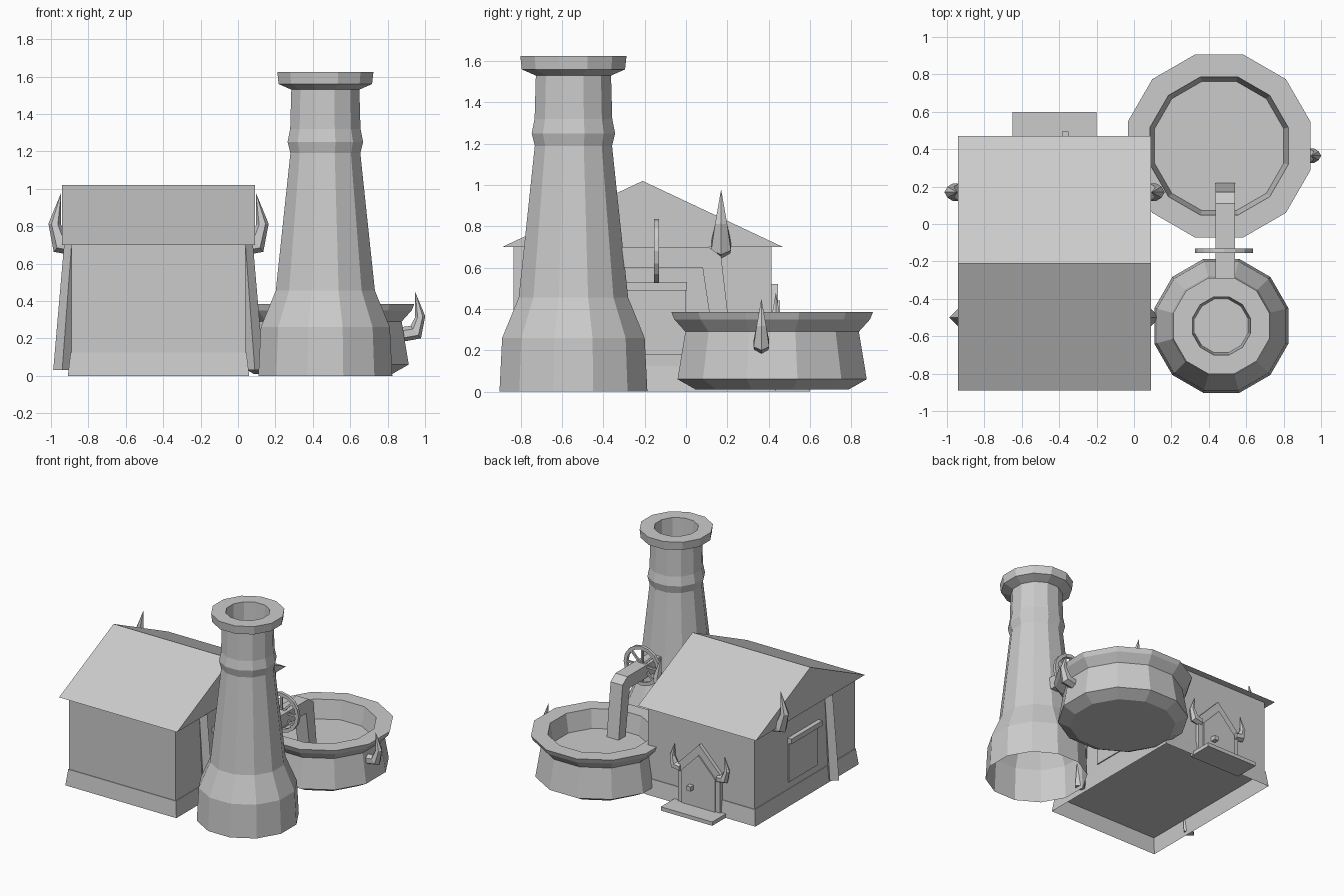
import bpy, bmesh, math
from mathutils import Vector, Matrix

if "Cube" in bpy.data.objects:
    bpy.data.objects.remove(bpy.data.objects["Cube"])

GREY = (0.6, 0.6, 0.6, 1)
stone = bpy.data.materials.new("plain grey")
stone.use_nodes = True
stone.diffuse_color = GREY
stone.node_tree.nodes["Principled BSDF"].inputs["Base Color"].default_value = GREY

MID_X, MID_Y = -0.425, -0.21      # centre of the house


def finish(name, bm, normals=True):
    if normals:
        bmesh.ops.recalc_face_normals(bm, faces=bm.faces)
    mesh = bpy.data.meshes.new(name)
    bm.to_mesh(mesh)
    bm.free()
    mesh.materials.append(stone)
    obj = bpy.data.objects.new(name, mesh)
    bpy.context.collection.objects.link(obj)
    return obj


def box(name, lo, hi):
    bm = bmesh.new()
    lo, hi = Vector(lo), Vector(hi)
    mat = Matrix.Translation((lo + hi) / 2) @ Matrix.Diagonal((*(hi - lo), 1))
    bmesh.ops.create_cube(bm, size=1, matrix=mat)
    return finish(name, bm)


def prism(name, outline, a, b, axis):
    """Extrude a 2D outline along x or y between a and b."""
    bm = bmesh.new()
    place = (lambda p, t: (t, p[0], p[1])) if axis == "x" else (lambda p, t: (p[0], t, p[1]))
    front = [bm.verts.new(place(p, a)) for p in outline]
    back = [bm.verts.new(place(p, b)) for p in outline]
    bm.faces.new(front)
    bm.faces.new(back)
    n = len(outline)
    for i in range(n):
        j = (i + 1) % n
        bm.faces.new((front[i], front[j], back[j], back[i]))
    return finish(name, bm)


def bridge(bm, a, b):
    n = len(a)
    for i in range(n):
        j = (i + 1) % n
        bm.faces.new((a[i], a[j], b[j], b[i]))


def turned(name, x, y, profile, cap_start):
    """Twelve-sided turned form; the profile holds (flat radius, height)."""
    bm = bmesh.new()
    rings = []
    for r, z in profile:
        r /= math.cos(math.radians(15))
        rings.append([bm.verts.new((x + r * math.cos(math.radians(15 + 30 * k)),
                                    y + r * math.sin(math.radians(15 + 30 * k)), z))
                      for k in range(12)])
    for a, b in zip(rings, rings[1:]):
        bridge(bm, a, b)
    bm.faces.new(rings[-1])
    if cap_start:
        bm.faces.new(list(reversed(rings[0])))
    return finish(name, bm, False)


def horn(name, anchor, side, scale):
    """Curved six-sided spike leaving the anchor towards +x or -x."""
    bm = bmesh.new()
    anchor = Vector(anchor)
    path = [(-0.03, 0.04, 0.05), (0.06, 0.055, 0.055), (0.09, 0.16, 0.034)]
    tilts = [0, 40, 95]
    rings = []
    for (out, up, r), tilt in zip(path, tilts):
        t = math.radians(tilt)
        ring = []
        for k in range(6):
            a = math.radians(60 * k)
            u, v = r * math.cos(a), r * math.sin(a)
            p = Vector((side * (out + u * math.sin(t)), v, up - u * math.cos(t)))
            ring.append(bm.verts.new(anchor + p * scale))
        rings.append(ring)
    for a, b in zip(rings, rings[1:]):
        bridge(bm, a, b)
    tip = bm.verts.new(anchor + Vector((side * 0.055, 0, 0.33)) * scale)
    for k in range(6):
        bm.faces.new((rings[-1][k], rings[-1][(k + 1) % 6], tip))
    bm.faces.new(rings[0])
    return finish(name, bm)


# House walls, flared open plinth and roof
box("house_walls", (-0.89, -0.835, 0.12), (0.04, 0.415, 0.71))
bm = bmesh.new()
loops = []
for hx, hy, z in ((0.485, 0.645, 0), (0.47, 0.63, 0.125)):
    loops.append([bm.verts.new((MID_X + sx * hx, MID_Y + sy * hy, z))
                  for sx, sy in ((-1, -1), (1, -1), (1, 1), (-1, 1))])
bridge(bm, *loops)
bm.faces.new(loops[1])
finish("house_plinth", bm)
prism("roof", [(-0.89, 0.70), (0.47, 0.70), (MID_Y, 1.02)], -0.94, 0.09, "x")

# Matching parts on both gable ends
for side, label in ((-1, "right"), (1, "left")):
    wall = MID_X + side * 0.465

    def span(depth):
        return sorted((wall - side * 0.01, wall + side * depth))

    a, b = span(0.008)
    box(label + "_window", (a, -0.36, 0.18), (b, 0.0, 0.49))
    a, b = span(0.035)
    box(label + "_window_lintel", (a, -0.38, 0.49), (b, 0.005, 0.53))
    horn(label + "_gable_horn", (wall, 0.17, 0.65), side, 1)

    # Leaning diamond-section buttress
    bm = bmesh.new()
    ends = []
    for out, r, z in ((0.05, 0.048, 0.03), (0.0, 0.04, 0.70)):
        ends.append([bm.verts.new((wall + side * (out + r * c), -0.5 + r * s, z))
                     for c, s in ((1, 0), (0, 1), (-1, 0), (0, -1))])
    bridge(bm, *ends)
    bm.faces.new(ends[0])
    bm.faces.new(ends[1])
    finish(label + "_buttress", bm)

    horn(label + "_door_horn", (MID_X + side * 0.18, 0.435, 0.27), side, 0.64)


# Door with pointed frame, knob and step
def gabled(half, shoulder, peak):
    return [(MID_X - half, 0), (MID_X + half, 0), (MID_X + half, shoulder),
            (MID_X, peak), (MID_X - half, shoulder)]


prism("door_frame", gabled(0.185, 0.33, 0.52), 0.40, 0.445, "y")
prism("door", gabled(0.145, 0.29, 0.44), 0.40, 0.455, "y")
box("door_knob", (-0.385, 0.45, 0.16), (-0.35, 0.495, 0.195))
box("door_step", (-0.65, 0.40, 0.0), (-0.20, 0.60, 0.03))

# Chimney, open underneath, with a hollow mouth
turned("chimney", 0.467, -0.545, [
    (0.358, 0), (0.345, 0.26), (0.265, 0.455), (0.187, 1.19), (0.202, 1.25),
    (0.188, 1.32), (0.182, 1.53), (0.25, 1.56), (0.257, 1.625),
    (0.155, 1.625), (0.143, 1.35)], False)

# Round basin with a wide lip
turned("basin", 0.455, 0.417, [
    (0.37, 0.01), (0.458, 0.06), (0.42, 0.29), (0.474, 0.35), (0.488, 0.385),
    (0.37, 0.385), (0.345, 0.24)], True)
horn("basin_horn", (0.903, 0.365, 0.19), 1, 0.79)

# Spout from chimney to basin
prism("spout", [(-0.36, 0.60), (0.08, 0.60), (0.135, 0.23), (0.22, 0.23),
                (0.17, 0.655), (0.11, 0.70), (-0.36, 0.70)], 0.435, 0.54, "x")

# Valve wheel: rim, spokes and hub around the spout
HUB = Vector((0.482, -0.143, 0.68))
bm = bmesh.new()
rings = []
for r, y in ((0.155, -0.012), (0.155, 0.012), (0.128, 0.012), (0.128, -0.012)):
    rings.append([bm.verts.new(HUB + Vector((r * math.cos(k * math.tau / 16), y,
                                             r * math.sin(k * math.tau / 16))))
                  for k in range(16)])
for i in range(4):
    bridge(bm, rings[i], rings[(i + 1) % 4])
finish("wheel_rim", bm)
bm = bmesh.new()
for k in range(4):
    mat = (Matrix.Translation(HUB) @ Matrix.Rotation(k * math.pi / 4, 4, "Y")
           @ Matrix.Diagonal((0.27, 0.014, 0.016, 1)))
    bmesh.ops.create_cube(bm, size=1, matrix=mat)
finish("wheel_spokes", bm)
